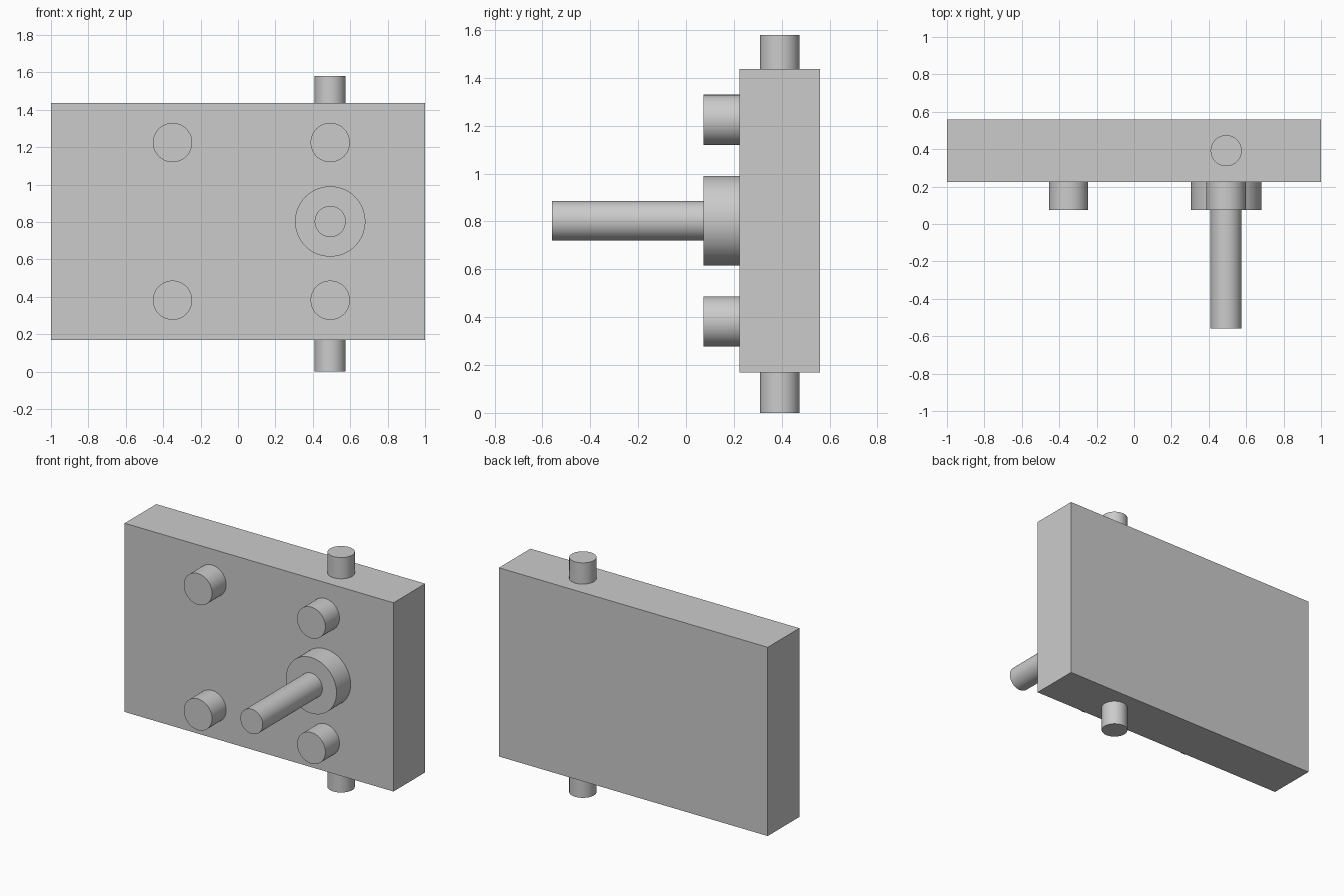
import bpy
import math
from mathutils import Vector

cube = bpy.data.objects.get("Cube")
if cube:
    bpy.data.objects.remove(cube, do_unlink=True)

grey = bpy.data.materials.new("plain grey")
grey.use_nodes = True
colour = (0.6, 0.6, 0.6, 1)
grey.diffuse_color = colour
grey.node_tree.nodes["Principled BSDF"].inputs["Base Color"].default_value = colour


def rod(name, start, end, radius):
    """Smooth cylinder between two points."""
    start, end = Vector(start), Vector(end)
    axis = end - start
    bpy.ops.mesh.primitive_cylinder_add(
        vertices=64, radius=radius, depth=axis.length,
        location=(start + end) / 2,
        rotation=axis.to_track_quat("Z", "Y").to_euler())
    obj = bpy.context.object
    obj.name = name
    obj.data.materials.append(grey)
    bpy.ops.object.shade_smooth_by_angle(angle=math.radians(30))
    return obj


# Main block
front, back = 0.224, 0.56
bottom, top = 0.168, 1.437
bpy.ops.mesh.primitive_cube_add(
    size=1, location=(0, (front + back) / 2, (bottom + top) / 2))
block = bpy.context.object
block.name = "block"
block.scale = (2, back - front, top - bottom)
bpy.ops.object.transform_apply(location=False, rotation=False, scale=True)
block.data.materials.append(grey)

# Four short pegs on the front face
pin_x, shaft_z, peg_front = 0.493, 0.803, 0.074
for side, x in (("right", -0.35), ("left", pin_x)):
    for level, z in (("lower", 0.382), ("upper", 1.225)):
        rod(f"{level}_{side}_peg", (x, front, z), (x, peg_front, z), 0.105)

# Collar and long shaft
rod("collar", (pin_x, front, shaft_z), (pin_x, peg_front, shaft_z), 0.188)
rod("shaft", (pin_x, peg_front, shaft_z), (pin_x, -0.56, shaft_z), 0.083)

# Pins on the top and bottom edges
pin_y = (front + back) / 2
rod("top_pin", (pin_x, pin_y, top), (pin_x, pin_y, 1.58), 0.083)
rod("bottom_pin", (pin_x, pin_y, bottom), (pin_x, pin_y, 0), 0.083)
